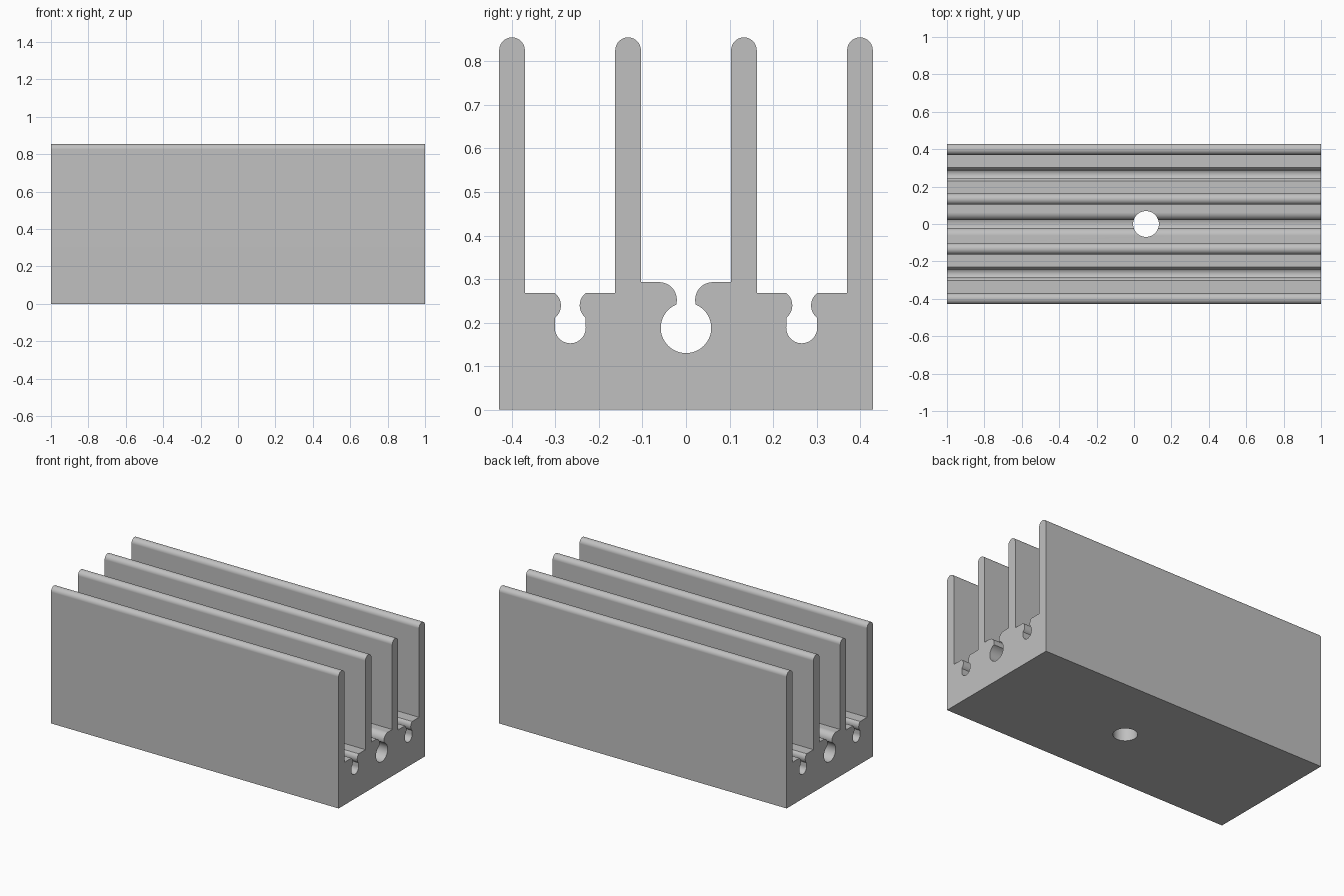
import bpy
import bmesh
from math import cos, sin, radians
from mathutils import Vector

default_cube = bpy.data.objects.get("Cube")
if default_cube:
    bpy.data.objects.remove(default_cube, do_unlink=True)

LENGTH = 2.0
FIN_RADIUS = 0.0295
FIN_TOP = 0.855
SIDE_FLOOR = 0.268
CENTRE_FLOOR = 0.293


def arc(y, z, radius, start, end, steps=14):
    """Points on an arc in the cross-section, angles in degrees."""
    angles = [radians(start + (end - start) * i / steps) for i in range(steps + 1)]
    return [(y + radius * cos(a), z + radius * sin(a)) for a in angles]


def fin(y):
    """Rounded fin tip, from its inner side to its outer side."""
    return arc(y, FIN_TOP - FIN_RADIUS, FIN_RADIUS, 180, 0)


def screw_slot(y):
    """Round-bottomed slot with a bulging lip on each side."""
    half, lip_r, lip_z = 0.0355, 0.036, 0.2395
    inset = 0.022
    inner_lip = arc(y - half - inset, lip_z, lip_r, 52, -52, 10)
    bottom = arc(y, 0.188, half, 180, 360)
    outer_lip = arc(y + half + inset, lip_z, lip_r, 232, 128, 10)
    return inner_lip + bottom + outer_lip


# Half of the cross-section, from the central channel to the outer wall
half = arc(0, 0.188, 0.058, -90, 67, 24)
half += arc(0.062, 0.252, 0.041, 195, 90)
half += [(0.1035, CENTRE_FLOOR)] + fin(0.133) + [(0.1625, SIDE_FLOOR)]
half += screw_slot(0.2657)
half += [(0.37, SIDE_FLOOR)] + fin(0.3995) + [(0.429, 0)]
profile = half + [(-y, z) for y, z in reversed(half[1:])]

# Extruded body
bm = bmesh.new()
face = bm.faces.new([bm.verts.new((-LENGTH / 2, y, z)) for y, z in profile])
result = bmesh.ops.extrude_face_region(bm, geom=[face])
moved = [v for v in result["geom"] if isinstance(v, bmesh.types.BMVert)]
bmesh.ops.translate(bm, verts=moved, vec=Vector((LENGTH, 0, 0)))
bmesh.ops.recalc_face_normals(bm, faces=bm.faces[:])
mesh = bpy.data.meshes.new("finned_heat_sink")
bm.to_mesh(mesh)
bm.free()
body = bpy.data.objects.new("finned_heat_sink", mesh)
bpy.context.collection.objects.link(body)

# Metal colour
metal = bpy.data.materials.new("grey_aluminium")
metal.use_nodes = True
colour = (0.53, 0.53, 0.53, 1)
metal.diffuse_color = colour
metal.node_tree.nodes["Principled BSDF"].inputs["Base Color"].default_value = colour
mesh.materials.append(metal)

# Vertical mounting hole through the base
bpy.ops.mesh.primitive_cylinder_add(vertices=48, radius=0.069, depth=1, location=(0.064, 0, 0.3))
cutter = bpy.context.object
cutter.name = "mounting_hole_cutter"
cutter.hide_render = True
cutter.data.materials.append(metal)
hole = body.modifiers.new("mounting_hole", "BOOLEAN")
hole.operation = "DIFFERENCE"
hole.solver = "EXACT"
hole.object = cutter

bpy.ops.object.select_all(action="DESELECT")
body.select_set(True)
bpy.context.view_layer.objects.active = body
bpy.ops.object.modifier_apply(modifier=hole.name)
bpy.data.objects.remove(cutter, do_unlink=True)

# Smooth curves, flat walls
bpy.ops.object.shade_smooth_by_angle(angle=radians(30))
weighted = body.modifiers.new("flat_walls", "WEIGHTED_NORMAL")
weighted.keep_sharp = True
